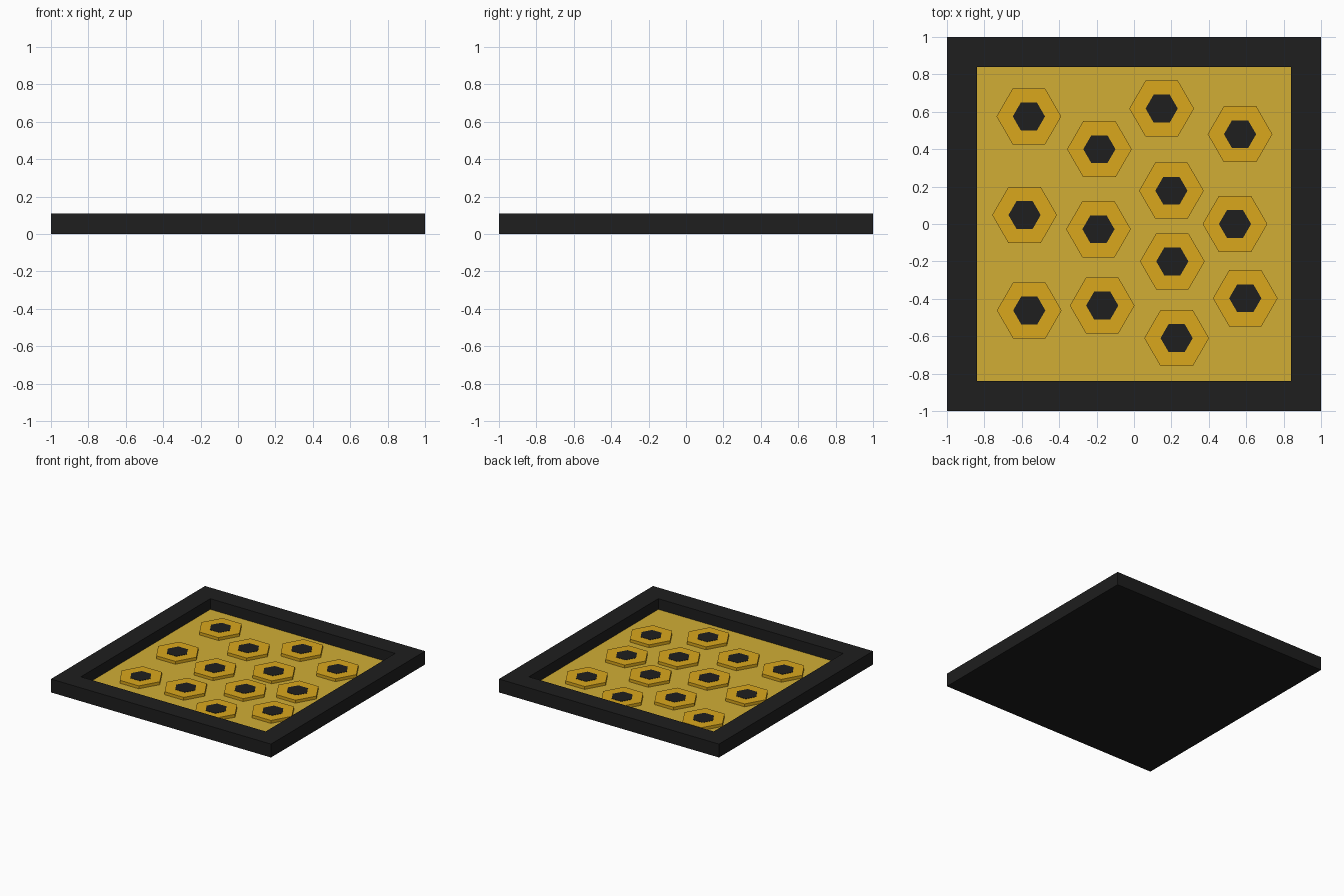
import bpy, bmesh
from math import cos, sin, pi

if "Cube" in bpy.data.objects:
    bpy.data.objects.remove(bpy.data.objects["Cube"])


def material(name, rgb):
    m = bpy.data.materials.new(name)
    m.diffuse_color = (*rgb, 1)
    m.use_nodes = True
    m.node_tree.nodes["Principled BSDF"].inputs["Base Color"].default_value = m.diffuse_color
    return m


BLACK = material("black", (0.013, 0.013, 0.013))
YELLOW = material("yellow", (0.64, 0.42, 0.036))
GOLD = material("gold", (0.70, 0.39, 0.012))


def finish(name, bm, mat):
    bmesh.ops.recalc_face_normals(bm, faces=bm.faces)
    mesh = bpy.data.meshes.new(name)
    bm.to_mesh(mesh)
    bm.free()
    mesh.materials.append(mat)
    ob = bpy.data.objects.new(name, mesh)
    bpy.context.collection.objects.link(ob)
    return ob


def prism(name, outline, z0, z1, mat):
    bm = bmesh.new()
    face = bm.faces.new([bm.verts.new((x, y, z0)) for x, y in outline])
    top = bmesh.ops.extrude_face_region(bm, geom=[face], use_keep_orig=True)
    verts = [g for g in top["geom"] if isinstance(g, bmesh.types.BMVert)]
    bmesh.ops.translate(bm, verts=verts, vec=(0, 0, z1 - z0))
    return finish(name, bm, mat)


def square(h):
    return [(-h, -h), (h, -h), (h, h), (-h, h)]


def hexagon(cx, cy, r):
    return [(cx + r * cos(i * pi / 3), cy + r * sin(i * pi / 3)) for i in range(6)]


HEIGHT, INNER, FLOOR, CELL_TOP = 0.11, 0.84, 0.022, 0.046

# Black tray: a slab whose top is inset and pushed down
bm = bmesh.new()
bottom = [bm.verts.new((x, y, 0)) for x, y in square(1)]
rim = [bm.verts.new((x, y, HEIGHT)) for x, y in square(1)]
lip = [bm.verts.new((x, y, HEIGHT)) for x, y in square(INNER)]
well = [bm.verts.new((x, y, FLOOR - 0.01)) for x, y in square(INNER)]
bm.faces.new(bottom)
bm.faces.new(well)
for a, b in ((bottom, rim), (rim, lip), (lip, well)):
    for i in range(4):
        j = (i + 1) % 4
        bm.faces.new((a[i], a[j], b[j], b[i]))
finish("tray_frame", bm, BLACK)

# Yellow panel lying in the tray
prism("panel", square(INNER), FLOOR - 0.01, FLOOR, YELLOW)

# Scattered hexagonal cells with dark centres
CENTRES = [(-0.562, 0.575), (-0.185, 0.40), (0.148, 0.617), (0.567, 0.48),
           (-0.585, 0.048), (-0.19, -0.028), (0.20, 0.178), (0.54, 0.0),
           (0.205, -0.20), (-0.56, -0.462), (-0.17, -0.436), (0.228, -0.61),
           (0.595, -0.397)]
for n, (x, y) in enumerate(CENTRES, 1):
    prism(f"hex_cell_{n}", hexagon(x, y, 0.173), FLOOR, CELL_TOP, GOLD)
    prism(f"hex_centre_{n}", hexagon(x, y, 0.086), CELL_TOP, CELL_TOP + 0.002, BLACK)
